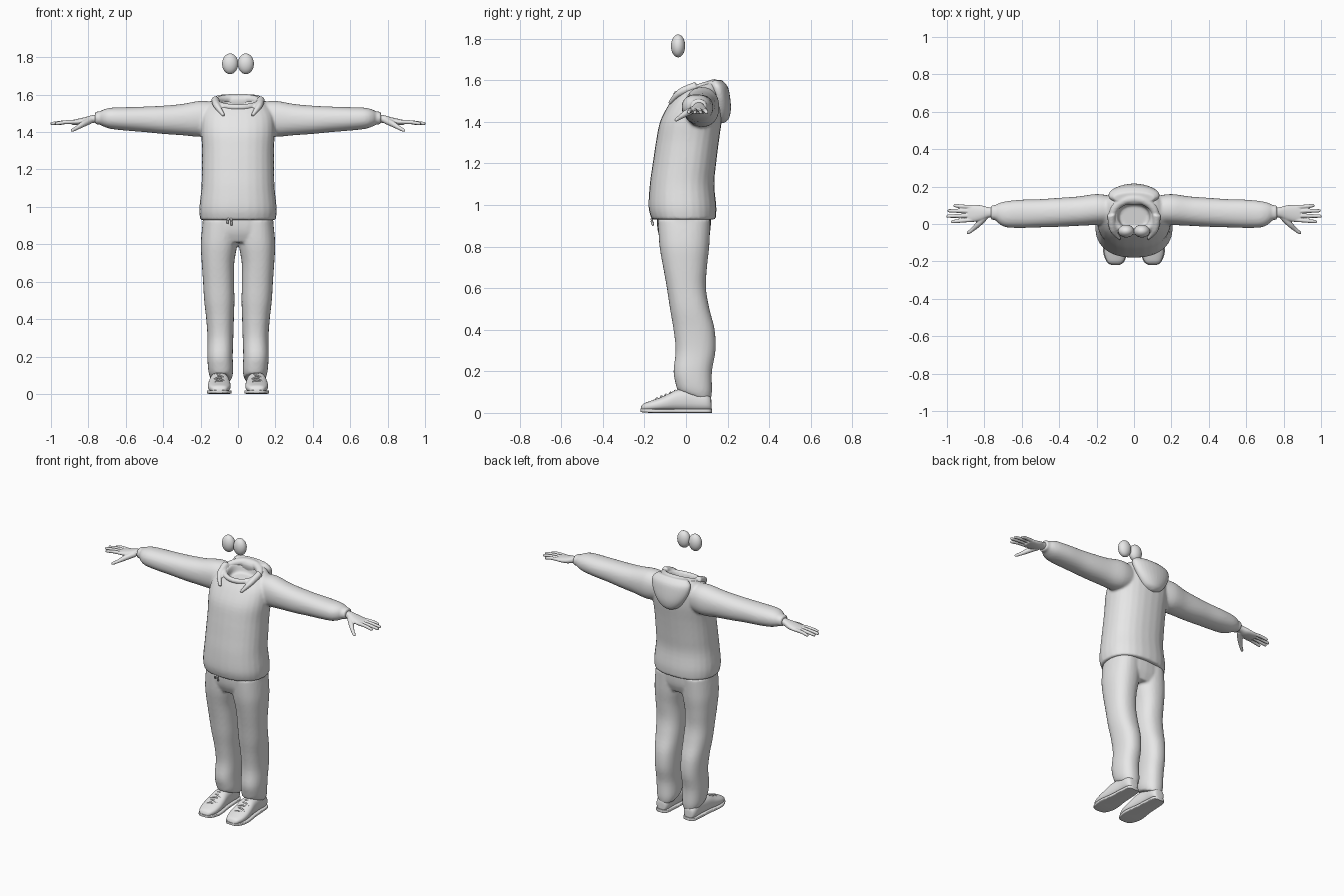
import bpy, bmesh, math
from mathutils import Vector

cube = bpy.data.objects.get("Cube")
if cube:
    bpy.data.objects.remove(cube, do_unlink=True)

grey = bpy.data.materials.new("plain grey")
grey.use_nodes = True
grey.diffuse_color = (0.8, 0.8, 0.8, 1)
grey.node_tree.nodes["Principled BSDF"].inputs["Base Color"].default_value = (0.8, 0.8, 0.8, 1)


def spline(rows, steps=4):
    """Catmull-Rom interpolation between rows of numbers."""
    out = []
    for i in range(len(rows) - 1):
        quad = [rows[max(i - 1, 0)], rows[i], rows[i + 1], rows[min(i + 2, len(rows) - 1)]]
        for s in range(steps):
            t = s / steps
            out.append([0.5 * (2 * b + (c - a) * t + (2 * a - 5 * b + 4 * c - d) * t * t
                               + (3 * b - a - 3 * c + d) * t ** 3) for a, b, c, d in zip(*quad)])
    return out + [list(rows[-1])]


def ring(centre, a, b, power=2.0, sides=28):
    """Superellipse spanned by half axes a and b."""
    pts = []
    for i in range(sides):
        t = math.tau * i / sides
        c, s = math.cos(t), math.sin(t)
        pts.append(centre + a * math.copysign(abs(c) ** (2 / power), c)
                   + b * math.copysign(abs(s) ** (2 / power), s))
    return pts


def loft(bm, rings, closed=False):
    loops = [[bm.verts.new(p) for p in r] for r in rings]
    n = len(loops[0])
    pairs = list(zip(loops, loops[1:]))
    if closed:
        pairs.append((loops[-1], loops[0]))
    else:
        bm.faces.new(loops[0])
        bm.faces.new(loops[-1])
    for lo, hi in pairs:
        for i in range(n):
            j = (i + 1) % n
            bm.faces.new((lo[i], lo[j], hi[j], hi[i]))


def upright(bm, rows, side=1, power=2.3):
    """Rows: centre x, half width, front y, front z, back y, back z."""
    rings = []
    for cx, w, yf, zf, yb, zb in spline(rows):
        front, back = Vector((cx * side, yf, zf)), Vector((cx * side, yb, zb))
        rings.append(ring((front + back) / 2, Vector((w, 0, 0)), (back - front) / 2, power))
    loft(bm, rings)


def sideways(bm, rows, side, power=2.2):
    """Rows: x, front y, back y, bottom z, top z."""
    loft(bm, [ring(Vector((x * side, (y0 + y1) / 2, (z0 + z1) / 2)), Vector((0, (y1 - y0) / 2, 0)),
                   Vector((0, 0, (z1 - z0) / 2)), power) for x, y0, y1, z0, z1 in spline(rows)])


def lengthways(bm, rows, cx, power):
    """Rows: y, half width, bottom z, top z."""
    loft(bm, [ring(Vector((cx, y, (z0 + z1) / 2)), Vector((w, 0, 0)),
                   Vector((0, 0, (z1 - z0) / 2)), power) for y, w, z0, z1 in spline(rows)])


def tube(bm, rows, side=1, closed=False, sides=12):
    """Rows: x, y, z, radius."""
    rows = rows if closed else spline(rows)
    pts = [Vector((r[0] * side, r[1], r[2])) for r in rows]
    n, rings = len(pts), []
    for i, p in enumerate(pts):
        ahead = pts[(i + 1) % n] if closed else pts[min(i + 1, n - 1)]
        behind = pts[i - 1] if closed else pts[max(i - 1, 0)]
        along = (ahead - behind).normalized()
        across = along.cross(Vector((0, 0, 1))).normalized()
        rings.append(ring(p, across * rows[i][3], across.cross(along) * rows[i][3], 2, sides))
    loft(bm, rings, closed)


def finish(name, bm, voxel=0, relax=0):
    bmesh.ops.recalc_face_normals(bm, faces=bm.faces)
    mesh = bpy.data.meshes.new(name)
    bm.to_mesh(mesh)
    bm.free()
    mesh.materials.append(grey)
    mesh.shade_smooth()
    obj = bpy.data.objects.new(name, mesh)
    bpy.context.collection.objects.link(obj)
    if voxel:
        fuse = obj.modifiers.new("fuse", 'REMESH')
        fuse.mode, fuse.voxel_size, fuse.use_smooth_shade = 'VOXEL', voxel, True
        soften = obj.modifiers.new("soften", 'SMOOTH')
        soften.factor, soften.iterations = 0.5, relax
    else:
        mesh.set_sharp_from_angle(angle=math.radians(50))
    return obj


# Sweatshirt: body with sunken neck opening, fused with both sleeves
bm = bmesh.new()
upright(bm, [(0, .202, -.165, .93, .143, .93), (0, .207, -.18, .99, .146, .99),
             (0, .196, -.174, 1.1, .136, 1.1), (0, .193, -.16, 1.2, .145, 1.2),
             (0, .192, -.145, 1.3, .16, 1.32), (0, .198, -.125, 1.4, .175, 1.43),
             (0, .19, -.085, 1.48, .175, 1.52), (0, .155, -.05, 1.53, .165, 1.575),
             (0, .12, -.04, 1.55, .15, 1.595), (0, .09, -.03, 1.54, .12, 1.585),
             (0, .08, -.02, 1.5, .1, 1.52)])
for side in (1, -1):
    sideways(bm, [(.12, 0, .15, 1.39, 1.56), (.2, -.005, .16, 1.375, 1.567),
                  (.3, -.01, .147, 1.383, 1.55), (.4, -.015, .14, 1.39, 1.541),
                  (.5, -.018, .133, 1.4, 1.536), (.6, -.021, .13, 1.408, 1.533),
                  (.68, -.018, .122, 1.417, 1.53), (.72, 0, .112, 1.43, 1.52),
                  (.74, .02, .102, 1.44, 1.51), (.765, .022, .1, 1.44, 1.51)], side)
finish("sweatshirt", bm, .008, 4)

# Hood: collar roll around the neck, drooping pouch behind, front folds
bm = bmesh.new()
roll = []
for i in range(48):
    t = math.tau * i / 48
    back = (1 - math.cos(t)) / 2
    roll.append((.115 * math.sin(t), .045 - .09 * math.cos(t), 1.533 + .047 * back, .016 + .01 * back))
tube(bm, roll, closed=True)
upright(bm, [(0, .015, .15, 1.39, .185, 1.395), (0, .06, .13, 1.41, .206, 1.415),
             (0, .1, .12, 1.46, .216, 1.46), (0, .13, .11, 1.52, .212, 1.52),
             (0, .136, .1, 1.57, .2, 1.57), (0, .11, .11, 1.595, .17, 1.602)], power=2)
for side in (1, -1):
    tube(bm, [(.122, .05, 1.572, .022), (.113, -.03, 1.54, .018), (.075, -.08, 1.487, .009)], side)
finish("hood", bm, .006, 3)

# Trousers: hips fused with two legs
bm = bmesh.new()
upright(bm, [(0, .17, -.11, .81, .095, .81), (0, .192, -.132, .86, .114, .86),
             (0, .19, -.14, .91, .12, .91), (0, .187, -.14, .96, .12, .96)])
for side in (1, -1):
    upright(bm, [(.09, .056, -.042, .11, .117, .055), (.092, .066, -.05, .14, .125, .1),
                 (.096, .068, -.06, .2, .125, .2), (.094, .069, -.05, .3, .142, .3),
                 (.096, .074, -.06, .4, .138, .4), (.1, .081, -.077, .5, .113, .5),
                 (.104, .083, -.092, .6, .096, .6), (.107, .087, -.11, .7, .101, .7),
                 (.102, .097, -.126, .79, .111, .79), (.097, .098, -.132, .86, .115, .86),
                 (.093, .094, -.135, .93, .118, .93)], side)
finish("trousers", bm, .008, 4)

# Drawstring knot below the hem
bm = bmesh.new()
for x, z in ((-.055, .91), (-.035, .9)):
    tube(bm, [(-.043, -.15, .945, .006), (x, -.165, .93, .006), (x, -.158, z, .005)], sides=8)
finish("drawstring", bm)

for side, label in ((1, "left"), (-1, "right")):
    # Hand: palm, four fingers and thumb
    bm = bmesh.new()
    sideways(bm, [(.74, .036, .086, 1.452, 1.497), (.78, .034, .09, 1.448, 1.49),
                  (.82, .018, .1, 1.439, 1.479), (.87, .01, .102, 1.438, 1.468),
                  (.89, .014, .098, 1.44, 1.464)], side)
    for y0, y1, tip in ((.022, .013, .978), (.045, .042, 1.002), (.068, .071, .997), (.09, .098, .965)):
        tube(bm, [(.86, y0, 1.454, .0105), (.92, (y0 + y1) / 2, 1.453, .0105),
                  (tip - .01, y1, 1.446, .009), (tip, y1, 1.445, .005)], side)
    tube(bm, [(.79, .045, 1.462, .018), (.83, .002, 1.442, .016), (.86, -.027, 1.423, .011),
              (.885, -.046, 1.41, .009), (.893, -.05, 1.406, .005)], side)
    finish(label + "_hand", bm, .0035, 2)

    # Shoe upper, sole and laces
    cx = .1 * side
    bm = bmesh.new()
    lengthways(bm, [(-.217, .018, .012, .026), (-.205, .04, .01, .044), (-.17, .056, .008, .058),
                    (-.13, .061, .008, .072), (-.09, .059, .008, .089), (-.04, .053, .008, .112),
                    (.03, .046, .008, .115), (.09, .045, .008, .1), (.116, .034, .01, .08),
                    (.122, .018, .012, .06)], cx, 2.5)
    finish(label + "_shoe", bm)
    bm = bmesh.new()
    lengthways(bm, [(-.22, .018, .006, .02), (-.206, .044, .002, .02), (-.16, .063, 0, .02),
                    (-.11, .066, 0, .02), (-.03, .055, 0, .02), (.05, .05, 0, .02),
                    (.11, .043, 0, .02), (.126, .02, 0, .02)], cx, 6)
    finish(label + "_sole", bm)
    bm = bmesh.new()
    for i in range(5):
        y = -.14 + .022 * i
        z = .091 + .42 * (y + .09)
        slant = .006 * (-1) ** i
        tube(bm, [(cx - .034, y - slant, z - .012, .004), (cx, y, z, .005),
                  (cx + .034, y + slant, z - .012, .004)], sides=8)
    finish(label + "_laces", bm)

    # Eye: tall ellipsoid
    bm = bmesh.new()
    bmesh.ops.create_uvsphere(bm, u_segments=32, v_segments=20, radius=1)
    bmesh.ops.scale(bm, vec=(.043, .034, .055), verts=bm.verts)
    bmesh.ops.translate(bm, vec=(.042 * side, -.038, 1.765), verts=bm.verts)
    finish(label + "_eye", bm)
